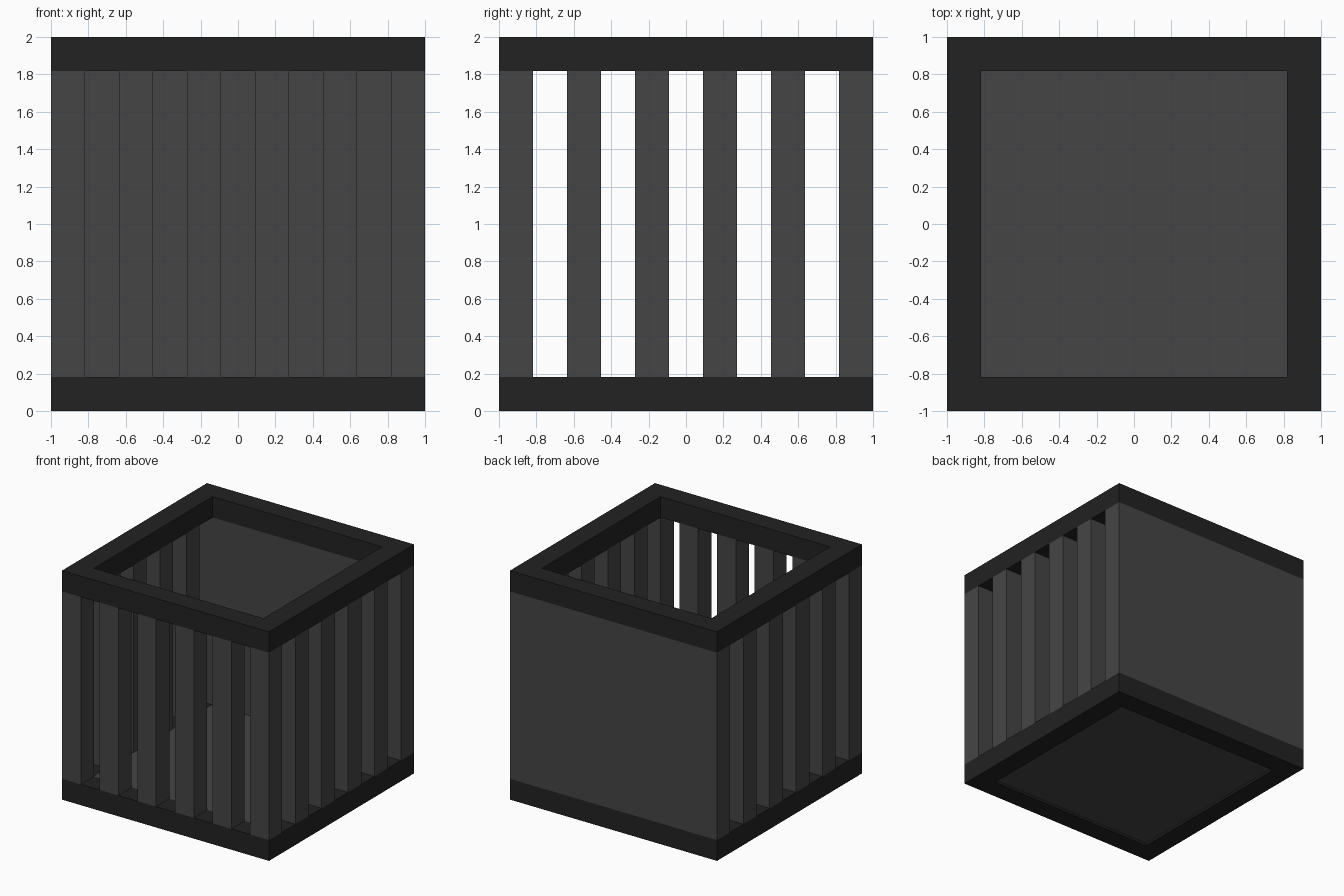
import bpy, bmesh

if "Cube" in bpy.data.objects:
    bpy.data.objects.remove(bpy.data.objects["Cube"])

U = 2 / 11          # grid module: bar width, gap and rim size
IN = 1 - U          # inner half width


def material(name, v):
    m = bpy.data.materials.new(name)
    m.diffuse_color = (v, v, v, 1)
    m.use_nodes = True
    m.node_tree.nodes["Principled BSDF"].inputs["Base Color"].default_value = m.diffuse_color
    return m


dark = material("dark charcoal", 0.016)
grey = material("slate grey", 0.060)


def make_object(name, bm, mat):
    bmesh.ops.recalc_face_normals(bm, faces=bm.faces)
    me = bpy.data.meshes.new(name)
    bm.to_mesh(me)
    bm.free()
    me.materials.append(mat)
    ob = bpy.data.objects.new(name, me)
    bpy.context.collection.objects.link(ob)
    return ob


def box(name, lo, hi, mat):
    bm = bmesh.new()
    bmesh.ops.create_cube(bm, size=1)
    for v in bm.verts:
        v.co = [(a + b) / 2 + c * (b - a) for a, b, c in zip(lo, hi, v.co)]
    return make_object(name, bm, mat)


def frame(name, z0, z1):
    """Square ring swept from a rectangular section."""
    bm = bmesh.new()
    rings = []
    for sx, sy in ((-1, -1), (1, -1), (1, 1), (-1, 1)):
        section = ((1, z0), (1, z1), (IN, z1), (IN, z0))
        rings.append([bm.verts.new((sx * r, sy * r, z)) for r, z in section])
    for i in range(4):
        a, b = rings[i], rings[(i + 1) % 4]
        for j in range(4):
            k = (j + 1) % 4
            bm.faces.new((a[j], b[j], b[k], a[k]))
    return make_object(name, bm, dark)


# Rims at the bottom and the top
frame("bottom_rim", 0, U)
frame("top_rim", 2 - U, 2)

# Floor, slightly recessed underneath
box("floor", (-IN, -IN, 0.02), (IN, IN, U), grey)

# Solid back wall
box("back_wall", (-1, IN, U), (1, 1, 2 - U), grey)

# Front bars, corner posts included
for i in range(6):
    p = -1 + 2 * U * i
    box(f"front_bar_{i + 1}", (p, -1, U), (p + U, -IN, 2 - U), grey)

# Side bars between the front posts and the back wall
for i in range(1, 5):
    p = -1 + 2 * U * i
    box(f"left_bar_{i}", (-1, p, U), (-IN, p + U, 2 - U), grey)
    box(f"right_bar_{i}", (IN, p, U), (1, p + U, 2 - U), grey)
